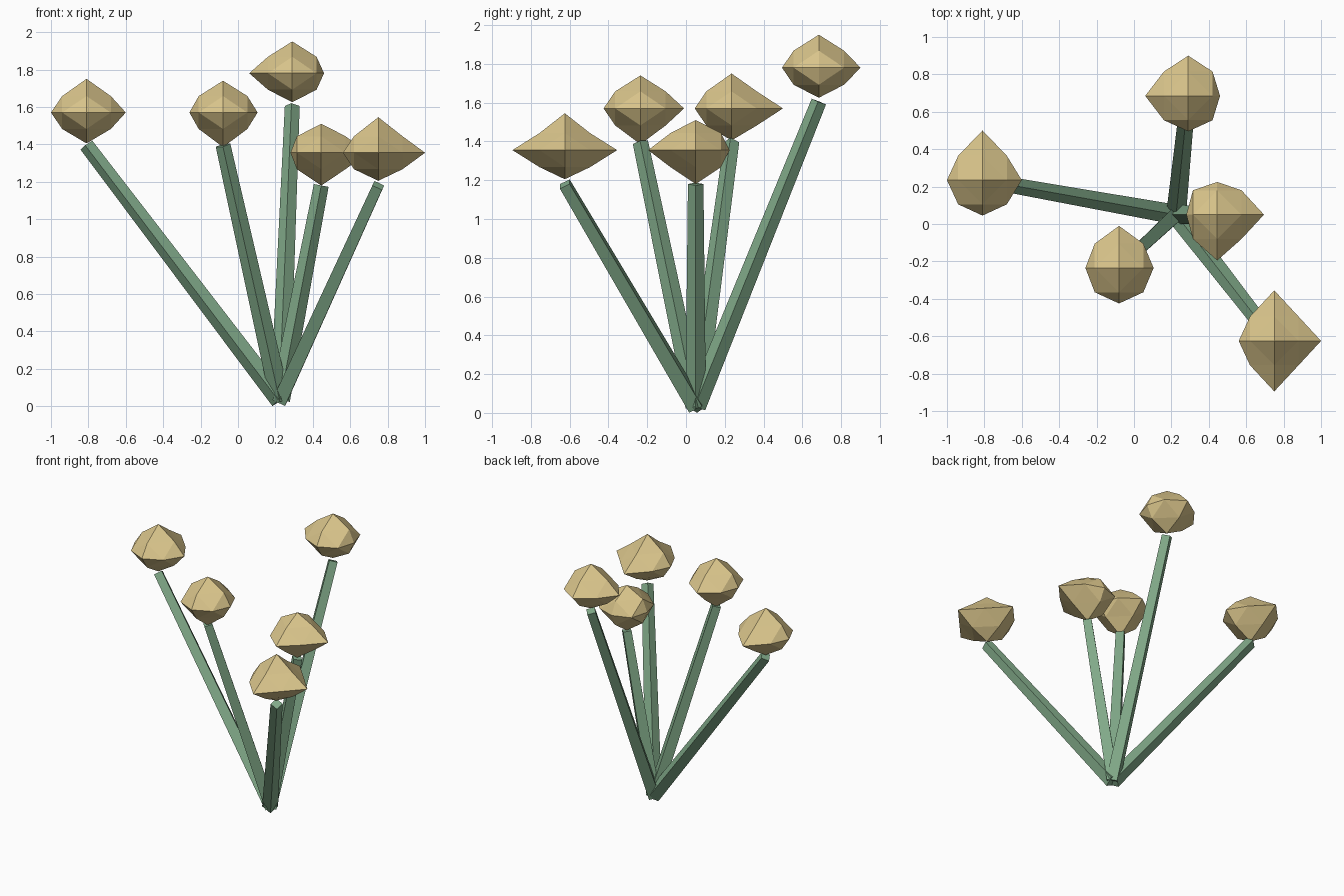
import bpy, bmesh, math
from mathutils import Vector, Matrix

if "Cube" in bpy.data.objects:
    bpy.data.objects.remove(bpy.data.objects["Cube"])


def material(name, color):
    m = bpy.data.materials.new(name)
    m.diffuse_color = (*color, 1)
    m.use_nodes = True
    m.node_tree.nodes["Principled BSDF"].inputs["Base Color"].default_value = m.diffuse_color
    return m


GREEN = material("stem_green", (0.22, 0.40, 0.25))
YELLOW = material("bud_yellow", (0.70, 0.56, 0.26))
BASE = Vector((0.225, 0.05, 0.033))


def finish(bm, name, mat):
    bmesh.ops.recalc_face_normals(bm, faces=bm.faces)
    me = bpy.data.meshes.new(name)
    bm.to_mesh(me)
    bm.free()
    me.materials.append(mat)
    ob = bpy.data.objects.new(name, me)
    bpy.context.collection.objects.link(ob)


# four-sided tapered stem from the shared base to a point below the bud
def stem(name, top, spin):
    d = top - BASE
    rot = d.to_track_quat('Z', 'Y').to_matrix().to_4x4()
    mat = (Matrix.Translation((BASE + top) / 2) @ rot
           @ Matrix.Rotation(math.radians(spin), 4, 'Z'))
    bm = bmesh.new()
    bmesh.ops.create_cone(bm, cap_ends=True, segments=4, radius1=0.053,
                          radius2=0.04, depth=d.length)
    # put the corners on the local axes
    for v in bm.verts:
        r = math.hypot(v.co.x, v.co.y)
        a = math.atan2(v.co.y, v.co.x)
        a = round((a - 0.01) / (math.pi / 2)) * math.pi / 2
        v.co.x, v.co.y = r * math.cos(a), r * math.sin(a)
    bm.transform(mat)
    finish(bm, name, GREEN)


# once-split octahedron whose six tips have their own reach
def bud(name, center, reach):
    bm = bmesh.new()
    mid = (0.13, 0.13, 0.088)
    cache = {}

    def vert(signs):
        if signs not in cache:
            if sum(map(abs, signs)) == 1:
                i = next(k for k in range(3) if signs[k])
                r = reach[2 * i + (signs[i] > 0)]
                off = [s * r for s in signs]
            else:
                off = [s * m for s, m in zip(signs, mid)]
            cache[signs] = bm.verts.new(center + Vector(off))
        return cache[signs]

    for sx in (-1, 1):
        for sy in (-1, 1):
            for sz in (-1, 1):
                x, y, z = vert((sx, 0, 0)), vert((0, sy, 0)), vert((0, 0, sz))
                xy, yz, zx = vert((sx, sy, 0)), vert((0, sy, sz)), vert((sx, 0, sz))
                for f in ((x, xy, zx), (y, yz, xy), (z, zx, yz), (xy, yz, zx)):
                    bm.faces.new(f if sx * sy * sz > 0 else f[::-1])
    finish(bm, name, YELLOW)


# bud centre, reach (-x, +x, -y, +y, -z, +z), stem spin
FLOWERS = {
    "left": ((-0.81, 0.235, 1.57), (0.19, 0.21, 0.19, 0.265, 0.165, 0.18), 0),
    "back": ((0.29, 0.685, 1.78), (0.23, 0.17, 0.19, 0.215, 0.155, 0.17), 0),
    "middle": ((-0.08, -0.235, 1.57), (0.18, 0.185, 0.19, 0.225, 0.185, 0.17), 45),
    "short": ((0.445, 0.05, 1.355), (0.165, 0.25, 0.245, 0.175, 0.175, 0.155), 0),
    "front": ((0.75, -0.625, 1.355), (0.19, 0.25, 0.27, 0.27, 0.15, 0.19), 0),
}
for name, (c, reach, spin) in FLOWERS.items():
    c = Vector(c)
    stem(name + "_stem", c - Vector((0, 0, 0.175)), spin)
    bud(name + "_bud", c, reach)
